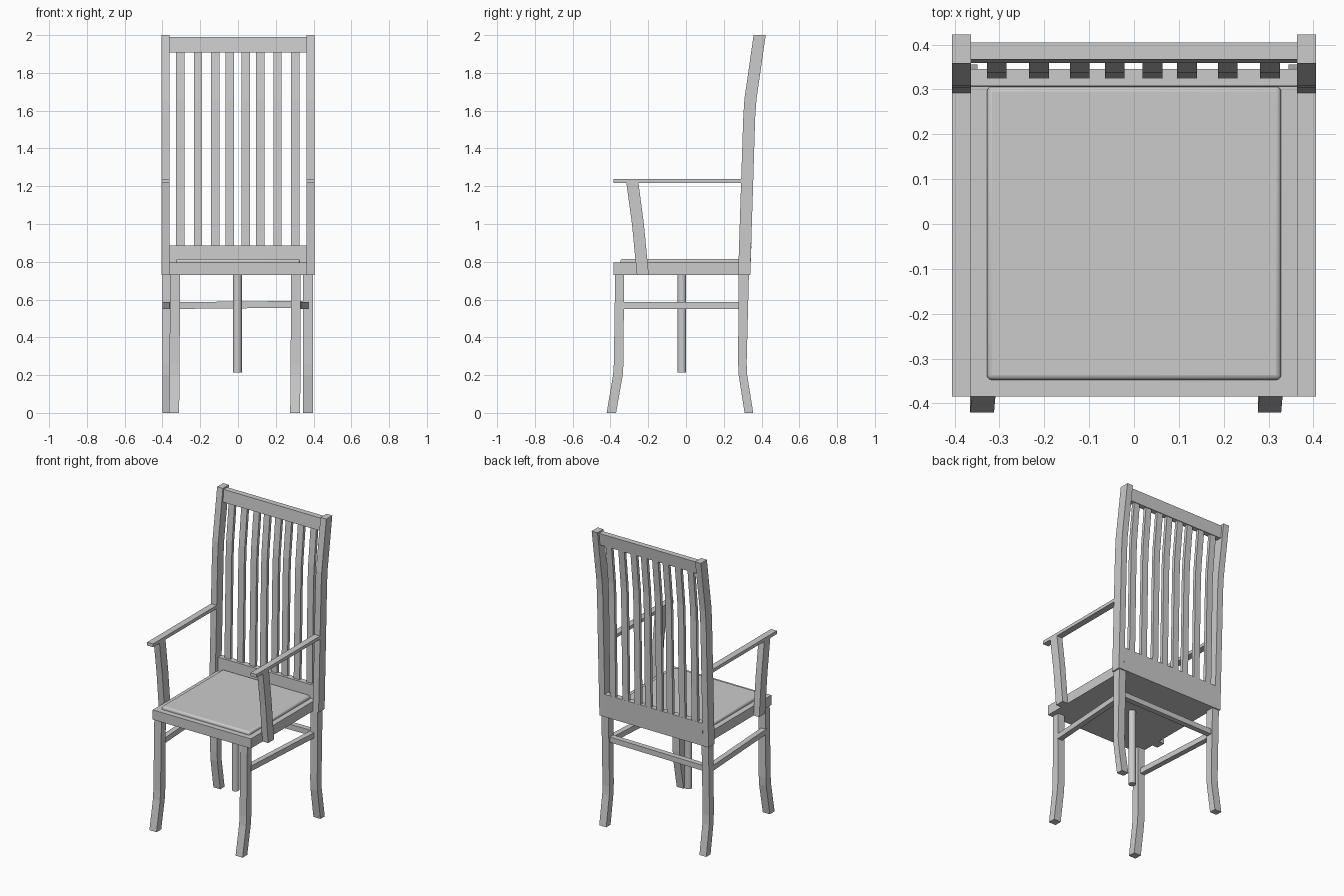
import bpy, bmesh

if "Cube" in bpy.data.objects:
    bpy.data.objects.remove(bpy.data.objects["Cube"])


def loft(name, rings):
    """Closed solid through a list of four-point rings."""
    bm = bmesh.new()
    vs = [[bm.verts.new(p) for p in r] for r in rings]
    for a, b in zip(vs, vs[1:]):
        for i in range(4):
            j = (i + 1) % 4
            bm.faces.new((a[i], a[j], b[j], b[i]))
    bm.faces.new(vs[0])
    bm.faces.new(vs[-1])
    bmesh.ops.recalc_face_normals(bm, faces=bm.faces)
    me = bpy.data.meshes.new(name)
    bm.to_mesh(me)
    bm.free()
    ob = bpy.data.objects.new(name, me)
    bpy.context.collection.objects.link(ob)
    return ob


def upright(name, x0, x1, prof, dx=None):
    """Bar rising in z; prof holds (z, y_front, y_back), dx the x shift per ring."""
    dx = dx or [0] * len(prof)
    return loft(name, [[(x0 + d, a, z), (x1 + d, a, z), (x1 + d, b, z), (x0 + d, b, z)]
                       for (z, a, b), d in zip(prof, dx)])


def box(name, x0, x1, y0, y1, z0, z1):
    return upright(name, x0, x1, [(z0, y0, y1), (z1, y0, y1)])


# Seat and cushion
box("seat", -0.365, 0.365, -0.385, 0.308, 0.73, 0.795)
cushion = box("cushion", -0.328, 0.328, -0.348, 0.307, 0.77, 0.815)
bev = cushion.modifiers.new("round", 'BEVEL')
bev.width = 0.012
bev.segments = 3
bpy.context.view_layer.objects.active = cushion
cushion.select_set(True)
bpy.ops.object.shade_smooth_by_angle()
cushion.select_set(False)

# Back posts, armrests and arm supports
post = [(0.73, 0.276, 0.34), (1.2, 0.291, 0.355), (1.56, 0.303, 0.366),
        (1.66, 0.309, 0.373), (2.0, 0.358, 0.422)]
support = [(0.73, -0.26, -0.197), (1.0, -0.286, -0.223), (1.22, -0.316, -0.252)]
for side, s in (("left", -1), ("right", 1)):
    a, b = sorted((0.363 * s, 0.406 * s))
    upright(side + "_back_post", a, b, post)
    upright(side + "_arm_support", a, b, support)
    box(side + "_armrest", a, b, -0.385, 0.3, 1.217, 1.239)

# Backrest rails and slats
upright("top_rail", -0.365, 0.365, [(1.908, 0.359, 0.395), (1.99, 0.367, 0.405)])
upright("lower_rail", -0.365, 0.365, [(0.73, 0.303, 0.34), (0.885, 0.308, 0.346)])
slat = [(0.87, 0.324, 0.345), (1.56, 0.338, 0.359), (1.66, 0.343, 0.364), (1.92, 0.37, 0.391)]
for i, x in enumerate((-0.306, -0.212, -0.121, -0.043, 0.041, 0.118, 0.209, 0.303)):
    upright(f"slat_{i + 1}", x - 0.022, x + 0.022, slat)

# Legs, with flared feet
front = [(0, -0.42, -0.37), (0.2, -0.386, -0.335), (0.26, -0.382, -0.331), (0.735, -0.375, -0.328)]
back = [(0, 0.31, 0.356), (0.2, 0.279, 0.324), (0.26, 0.276, 0.321), (0.735, 0.278, 0.333)]
upright("left_front_leg", -0.365, -0.312, front, [0, 0.003, 0.003, 0.005])
upright("right_front_leg", 0.276, 0.328, front, [0, 0.003, 0.003, 0.004])
upright("left_back_leg", -0.4, -0.349, back)
upright("right_back_leg", 0.344, 0.396, back)

# Stretchers between the legs
for side, xf, xb in (("left", -0.345, -0.382), ("right", 0.315, 0.355)):
    loft(side + "_stretcher",
         [[(x - 0.018, y, 0.55), (x + 0.018, y, 0.55), (x + 0.018, y, 0.586), (x - 0.018, y, 0.586)]
          for x, y in ((xf, -0.34), (xb, 0.29))])
loft("back_stretcher",
     [[(x, 0.282, z), (x, 0.318, z), (x, 0.318, z + 0.036), (x, 0.282, z + 0.036)]
      for x, z in ((-0.36, 0.55), (0.36, 0.557))])

# Round peg under the seat
bpy.ops.mesh.primitive_cylinder_add(vertices=24, radius=0.023, depth=0.525,
                                    location=(-0.003, -0.022, 0.4775))
bpy.context.object.name = "center_peg"
bpy.ops.object.shade_smooth_by_angle()
